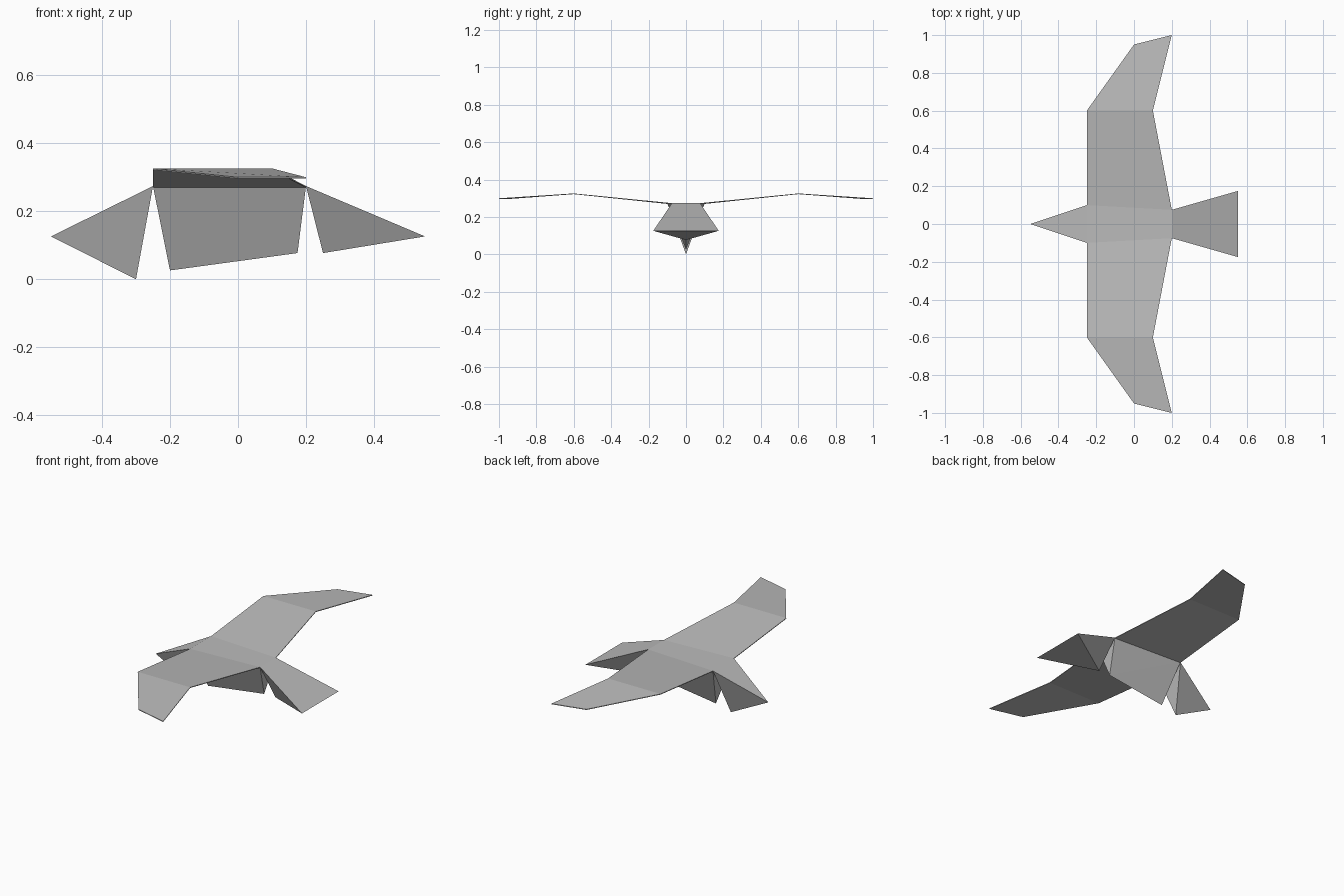
import bpy
import bmesh

cube = bpy.data.objects.get("Cube")
if cube:
    bpy.data.objects.remove(cube, do_unlink=True)

grey = bpy.data.materials.new("plain grey")
grey.use_nodes = True
colour = (0.5, 0.5, 0.5, 1)
grey.diffuse_color = colour
grey.node_tree.nodes["Principled BSDF"].inputs["Base Color"].default_value = colour


def make_object(name, bm):
    bmesh.ops.recalc_face_normals(bm, faces=bm.faces)
    mesh = bpy.data.meshes.new(name)
    bm.to_mesh(mesh)
    bm.free()
    mesh.materials.append(grey)
    obj = bpy.data.objects.new(name, mesh)
    bpy.context.collection.objects.link(obj)
    return obj


def faceted_hull(name, points):
    """Closed flat-faced solid around a few corner points."""
    bm = bmesh.new()
    for p in points:
        bm.verts.new(p)
    bmesh.ops.convex_hull(bm, input=bm.verts)
    return make_object(name, bm)


def pair(x, y, z):
    return [(x, y, z), (x, -y, z)]


# Corner pairs shared by neighbouring parts
shoulder = pair(-0.25, 0.1, 0.274)
rump = pair(0.2, 0.075, 0.274)

# Head, keeled body and fanned tail
faceted_hull("head", shoulder + [(-0.55, 0, 0.126), (-0.3, 0, 0)])
faceted_hull("body", shoulder + rump + [(-0.2, 0, 0.026), (0.175, 0, 0.077)])
faceted_hull("tail", rump + pair(0.55, 0.175, 0.126) + [(0.25, 0, 0.077)])

# Wings: leading and trailing corners from root to tip, given a thin underside
thickness = 0.004
stations = [
    (shoulder[0], rump[0]),
    ((-0.25, 0.6, 0.326), (0.1, 0.6, 0.326)),
    ((0, 0.95, 0.3), (0.2, 1, 0.3)),
]
bm = bmesh.new()
rings = []
for lead, trail in stations:
    ring = [bm.verts.new(p) for p in (lead, trail)]
    ring += [bm.verts.new((p[0], p[1], p[2] - thickness)) for p in (trail, lead)]
    rings.append(ring)
for a, b in zip(rings, rings[1:]):
    for i in range(4):
        j = (i + 1) % 4
        bm.faces.new((a[i], a[j], b[j], b[i]))
bm.faces.new(rings[0])
bm.faces.new(rings[-1])
wings = make_object("wings", bm)
mirror = wings.modifiers.new("other_wing", "MIRROR")
mirror.use_axis = (False, True, False)
mirror.use_mirror_merge = False
